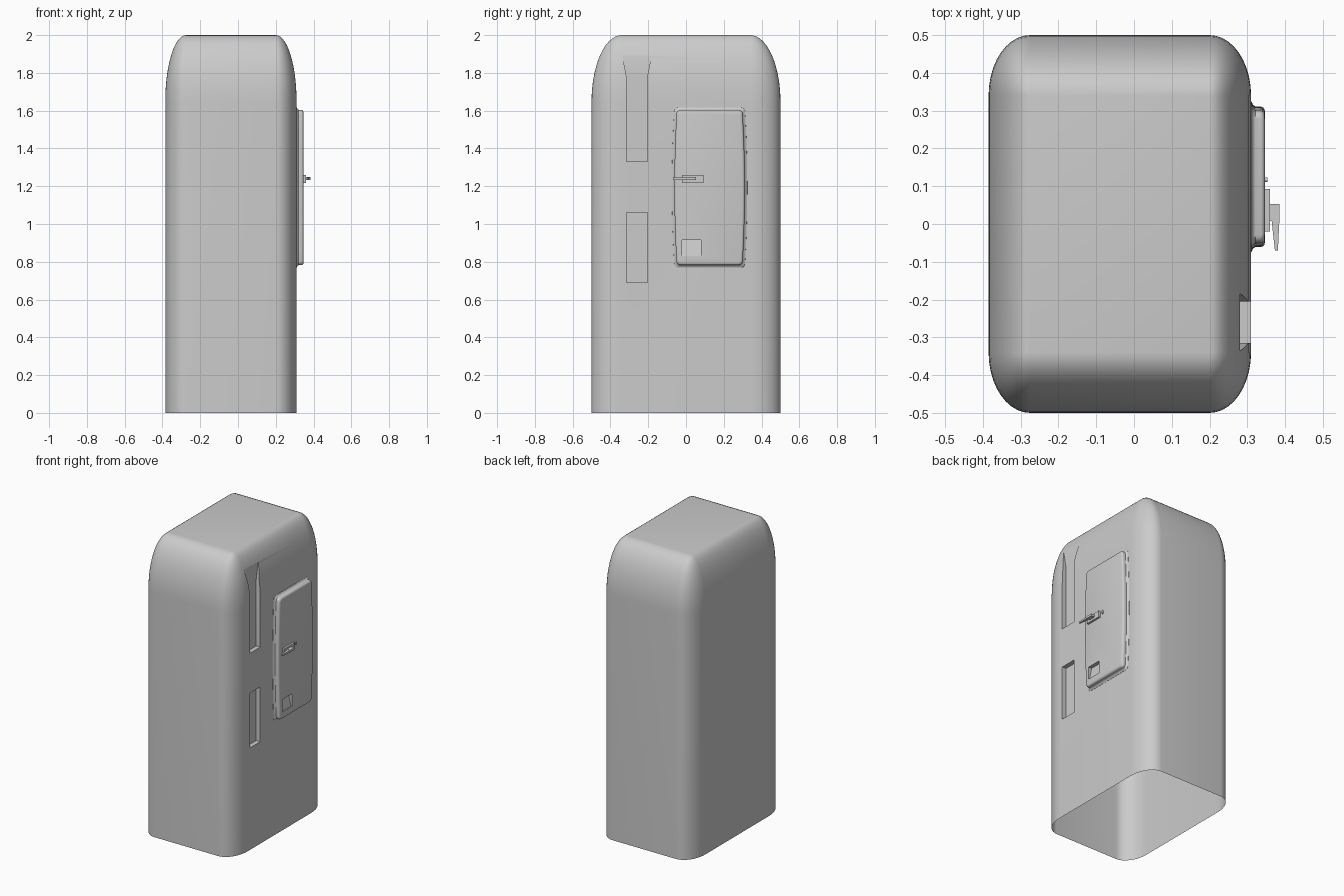
import bpy, bmesh, math

default = bpy.data.objects.get("Cube")
if default:
    bpy.data.objects.remove(default, do_unlink=True)

grey = bpy.data.materials.new("plain grey")
grey.use_nodes = True
grey.diffuse_color = (0.6, 0.6, 0.6, 1)
grey.node_tree.nodes["Principled BSDF"].inputs["Base Color"].default_value = (0.6, 0.6, 0.6, 1)


def rounded_ring(hu, hv, ru, rv, corner=10, side=0):
    """Rounded rectangle outline, with optional points along its v sides."""
    pts = []
    for k, (su, sv) in enumerate(((1, 1), (-1, 1), (-1, -1), (1, -1))):
        for i in range(corner + 1):
            a = math.pi / 2 * (k + i / corner)
            pts.append((su * (hu - ru) + ru * math.cos(a), sv * (hv - rv) + rv * math.sin(a)))
        if k in (1, 3):
            for i in range(1, side + 1):
                pts.append((su * hu, sv * (hv - rv) * (1 - 2 * i / (side + 1))))
    return pts


def loft(name, rings):
    """Skin a stack of equal rings and cap both ends."""
    bm = bmesh.new()
    rows = [[bm.verts.new(p) for p in ring] for ring in rings]
    n = len(rows[0])
    for a, b in zip(rows, rows[1:]):
        for i in range(n):
            j = (i + 1) % n
            bm.faces.new((a[i], a[j], b[j], b[i]))
    bm.faces.new(rows[0][::-1])
    bm.faces.new(rows[-1])
    bmesh.ops.remove_doubles(bm, verts=bm.verts, dist=0.0002)
    bmesh.ops.recalc_face_normals(bm, faces=bm.faces)
    mesh = bpy.data.meshes.new(name)
    bm.to_mesh(mesh)
    bm.free()
    mesh.materials.append(grey)
    obj = bpy.data.objects.new(name, mesh)
    bpy.context.collection.objects.link(obj)
    return obj


def slab(name, x0, x1, yz):
    """Prism of a y-z outline between two x positions."""
    return loft(name, [[(x, y, z) for y, z in yz] for x in (x0, x1)])


def rect(y0, y1, z0, z1):
    return [(y0, z0), (y1, z0), (y1, z1), (y0, z1)]


def select(obj):
    bpy.ops.object.select_all(action='DESELECT')
    obj.select_set(True)
    bpy.context.view_layer.objects.active = obj


def carve(obj, cutter):
    cutter.hide_render = True
    mod = obj.modifiers.new("carve", 'BOOLEAN')
    mod.operation, mod.solver, mod.object = 'DIFFERENCE', 'EXACT', cutter
    select(obj)
    bpy.ops.object.modifier_apply(modifier=mod.name)
    bpy.data.objects.remove(cutter, do_unlink=True)


def smooth(obj, angle=35):
    select(obj)
    bpy.ops.object.shade_smooth_by_angle(angle=math.radians(angle))


# Cabinet body: rounded box with a softly domed top
HX, HY, RX, RY, CX = 0.3475, 0.5, 0.11, 0.16, -0.0375
SHOULDER, RISE, STEPS = 1.65, 0.35, 14
levels = [(0, 1)] + [(SHOULDER + RISE * math.sin(t), math.cos(t))
                     for t in (math.pi / 2 * i / STEPS for i in range(STEPS + 1))]
rings = []
for z, c in levels:
    ring = rounded_ring(HX - RX * (1 - c), HY - RY * (1 - c), RX * c, RY * c)
    rings.append([(CX + x, y, z) for x, y in ring])
body = loft("cabinet_body", rings)

# Slots in the side, the upper one flaring out at its top
S0, S1 = -0.315, -0.205
carve(body, slab("lower_slot_cutter", 0.28, 0.4, rect(S0, S1, 0.69, 1.06)))
carve(body, slab("upper_slot_cutter", 0.28, 0.4,
                 [(S0, 1.33), (S1, 1.33), (S1, 1.78), (-0.18, 1.91), (-0.34, 1.91), (S0, 1.78)]))

# Open underside
bm = bmesh.new()
bm.from_mesh(body.data)
base = [f for f in bm.faces if max(v.co.z for v in f.verts) < 0.001]
bmesh.ops.delete(bm, geom=base, context='FACES')
bm.to_mesh(body.data)
bm.free()
smooth(body)

# Door with bowed sides, flared foot and rounded rim
DY, DZ, HALF_W, HALF_H, BOW = 0.125, 1.193, 0.174, 0.411, 0.07
rings = []
for x, grow in ((0.305, 0.014), (0.311, 0.012), (0.315, 0.004), (0.321, 0),
                (0.335, 0), (0.341, -0.002), (0.345, -0.006), (0.347, -0.013)):
    w, h = HALF_W + grow, HALF_H + grow
    ring = rounded_ring(w, h, 0.02, 0.02, 5, 12)
    rings.append([(x, DY + y * (1 + BOW * (1 - (z / h) ** 2)), DZ + z) for y, z in ring])
door = loft("door", rings)

# Door window: a pocket whose floor slopes down and outwards
pocket = [(0.36, 0.83), (0.36, 0.915), (0.322, 0.915), (0.34, 0.83)]
carve(door, loft("window_cutter", [[(x, y, z) for x, z in pocket] for y in (-0.02, 0.08)]))
smooth(door)

# Handle: mounting plate, pivot block and tapered lever
slab("handle_plate", 0.344, 0.36, rect(-0.02, 0.092, 1.217, 1.26))
slab("handle_pivot", 0.358, 0.385, rect(0.008, 0.053, 1.232, 1.248))
lever = [(0.364, 0.012), (0.385, 0.012), (0.381, -0.07), (0.373, -0.07)]
loft("handle_lever", [[(x, y, z) for x, y in lever] for z in (1.234, 1.246)])

# Keyhole cover
oval = rounded_ring(0.006, 0.012, 0.006, 0.006, 4)
slab("keyhole_cover", 0.344, 0.353, [(0.117 + y, 1.243 + z) for y, z in oval])
